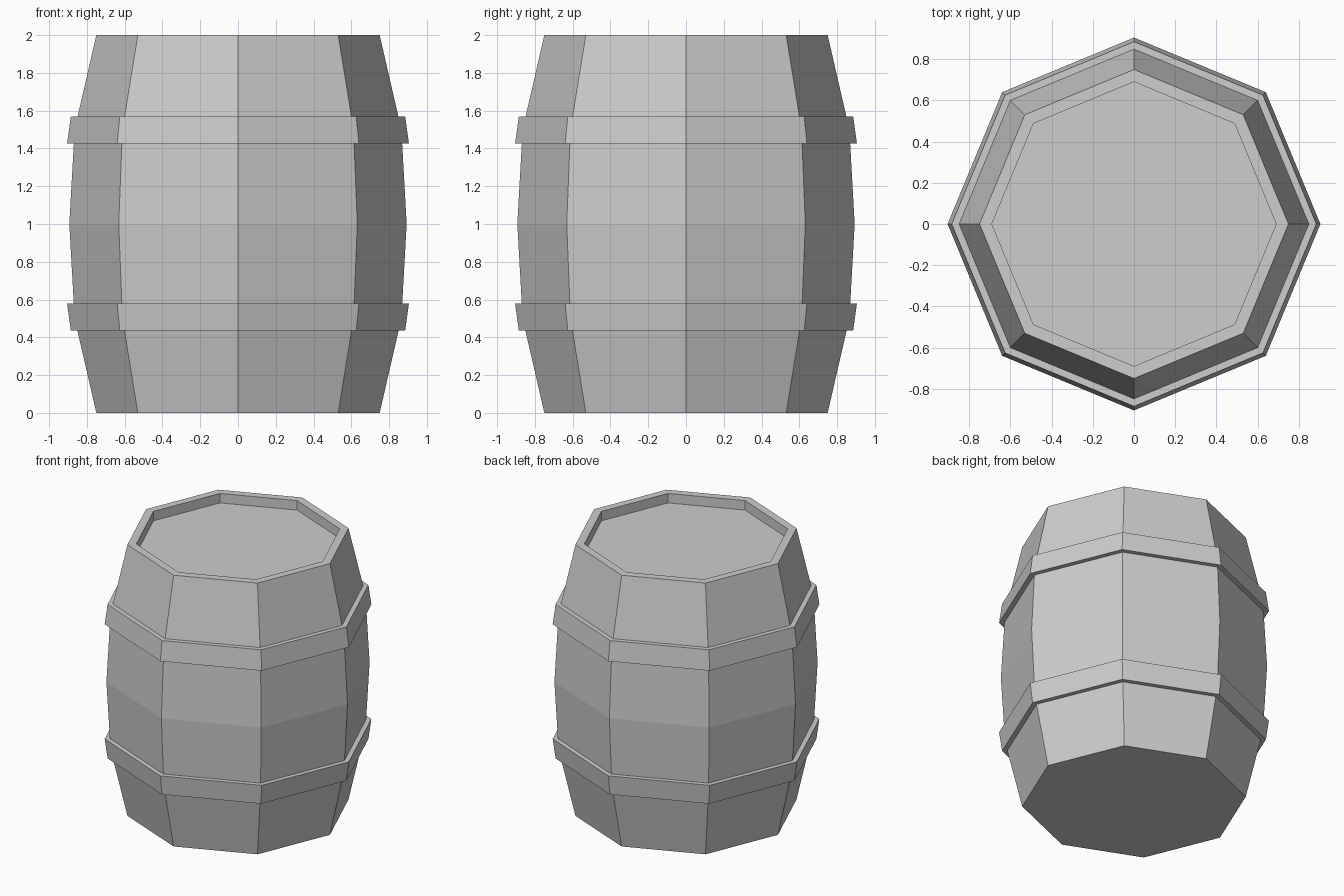
import bpy
import bmesh
from math import cos, sin, tau

SIDES = 8

cube = bpy.data.objects.get("Cube")
if cube:
    bpy.data.objects.remove(cube, do_unlink=True)

grey = bpy.data.materials.new("light grey")
grey.use_nodes = True
grey.diffuse_color = (0.61, 0.61, 0.61, 1)
grey.node_tree.nodes["Principled BSDF"].inputs["Base Color"].default_value = grey.diffuse_color


def lathe(name, profile, closed):
    """Sweep (radius, height) points round z; closed makes a ring, otherwise ends are capped."""
    bm = bmesh.new()
    rings = [[bm.verts.new((r * cos(tau * i / SIDES), r * sin(tau * i / SIDES), z))
              for i in range(SIDES)] for r, z in profile]
    pairs = list(zip(rings, rings[1:]))
    if closed:
        pairs.append((rings[-1], rings[0]))
    else:
        bm.faces.new(rings[0])
        bm.faces.new(rings[-1])
    for low, high in pairs:
        for i in range(SIDES):
            j = (i + 1) % SIDES
            bm.faces.new((low[i], low[j], high[j], high[i]))
    bmesh.ops.recalc_face_normals(bm, faces=bm.faces)
    mesh = bpy.data.meshes.new(name)
    bm.to_mesh(mesh)
    bm.free()
    mesh.materials.append(grey)
    obj = bpy.data.objects.new(name, mesh)
    bpy.context.collection.objects.link(obj)
    return obj


# Barrel body with a rim and a sunken lid
lathe("barrel_body", [(0.75, 0), (0.865, 0.5), (0.893, 1), (0.865, 1.5),
                      (0.75, 2), (0.69, 2), (0.69, 1.93)], closed=False)

# Hoops, widest on the edge nearest the middle of the barrel
hoop = [(0.82, 0.435), (0.885, 0.435), (0.905, 0.58), (0.82, 0.58)]
lathe("lower_hoop", hoop, closed=True)
lathe("upper_hoop", [(r, 2.005 - z) for r, z in hoop], closed=True)
